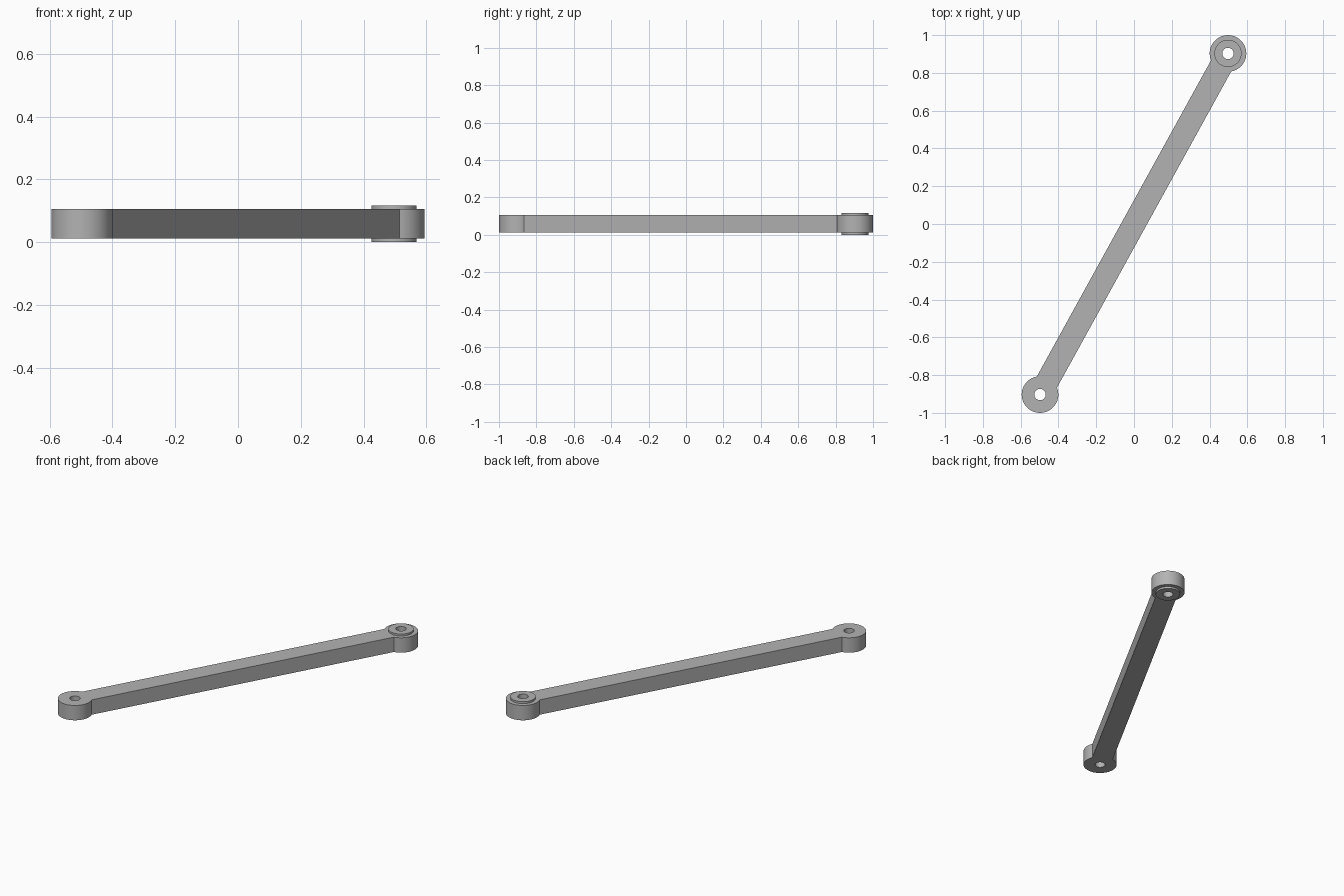
import bpy, bmesh, math
from mathutils import Vector

cube = bpy.data.objects.get("Cube")
if cube:
    bpy.data.objects.remove(cube)

END = Vector((0.4975, 0.903))     # centre of the back-left eye
EYE_R, SLEEVE_R, HOLE_R = 0.097, 0.072, 0.03
HALF_W = 0.061                    # half the bar width
HEIGHT, LIP = 0.117, 0.012        # sleeve height and how far it stands proud

grey = bpy.data.materials.new("steel grey")
grey.use_nodes = True
grey.diffuse_color = (0.45, 0.45, 0.45, 1)
grey.node_tree.nodes["Principled BSDF"].inputs["Base Color"].default_value = grey.diffuse_color


def arc(center, radius, start, sweep, count):
    return [center + radius * Vector((math.cos(start + sweep * i / count),
                                      math.sin(start + sweep * i / count)))
            for i in range(count)]


def circle(center, radius):
    return arc(center, radius, 0, math.tau, 48)


def plate(name, loops, z0, z1):
    """Fill closed loops (outline plus holes) and extrude upwards."""
    bm = bmesh.new()
    edges = []
    for loop in loops:
        verts = [bm.verts.new((p.x, p.y, z0)) for p in loop]
        edges += [bm.edges.new((v, verts[i - 1])) for i, v in enumerate(verts)]
    bmesh.ops.triangle_fill(bm, use_beauty=True, edges=edges, normal=(0, 0, 1))
    result = bmesh.ops.extrude_face_region(bm, geom=bm.faces[:], use_keep_orig=True)
    top = [g for g in result["geom"] if isinstance(g, bmesh.types.BMVert)]
    bmesh.ops.translate(bm, vec=(0, 0, z1 - z0), verts=top)
    bmesh.ops.recalc_face_normals(bm, faces=bm.faces[:])
    mesh = bpy.data.meshes.new(name)
    bm.to_mesh(mesh)
    bm.free()
    mesh.materials.append(grey)
    obj = bpy.data.objects.new(name, mesh)
    bpy.context.collection.objects.link(obj)
    bpy.ops.object.select_all(action="DESELECT")
    obj.select_set(True)
    bpy.context.view_layer.objects.active = obj
    bpy.ops.object.shade_smooth_by_angle(angle=math.radians(30))


# Bar outline: a round eye at each end, joined by straight sides
heading = math.atan2(END.y, END.x)
neck = math.asin(HALF_W / EYE_R)
outline = []
for center, turn in ((END, heading), (-END, heading + math.pi)):
    sweep = math.tau - 2 * neck
    points = arc(center, EYE_R, turn - math.pi + neck, sweep, 48)
    end_angle = turn + math.pi - neck
    points.append(center + EYE_R * Vector((math.cos(end_angle), math.sin(end_angle))))
    outline += points

plate("link_bar", [outline, circle(END, SLEEVE_R), circle(-END, HOLE_R)], LIP, HEIGHT - LIP)

# Pivot sleeve standing proud of the bar on both sides
plate("pivot_sleeve", [circle(END, SLEEVE_R), circle(END, HOLE_R)], 0, HEIGHT)
